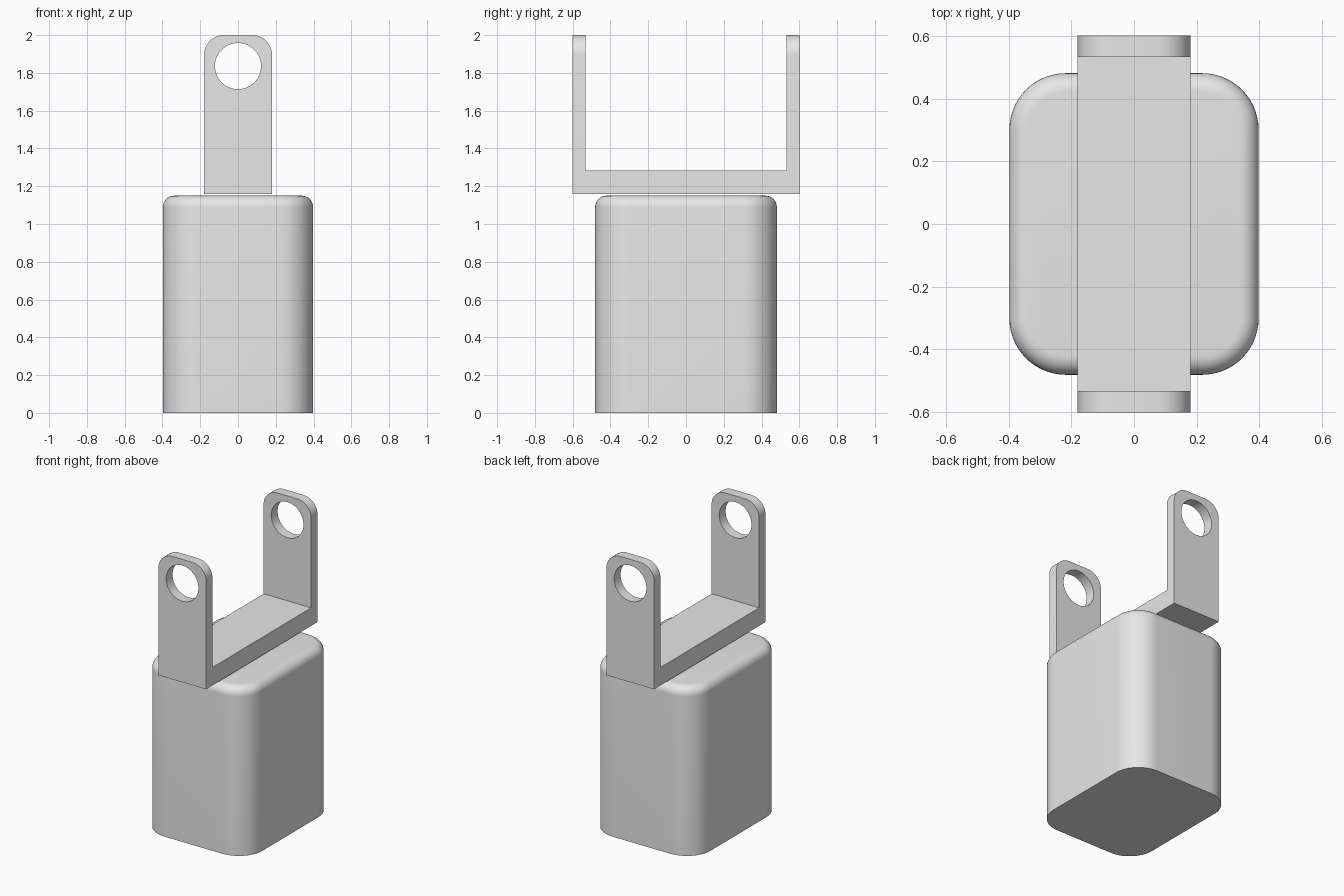
import bpy, bmesh
from math import radians, pi
from mathutils import Matrix, Vector

cube = bpy.data.objects.get("Cube")
if cube:
    bpy.data.objects.remove(cube, do_unlink=True)

grey = bpy.data.materials.new("plain_grey")
grey.use_nodes = True
grey.diffuse_color = (0.8, 0.8, 0.8, 1)
grey.node_tree.nodes["Principled BSDF"].inputs["Base Color"].default_value = (0.8, 0.8, 0.8, 1)


def finish(name, bm):
    """Turn a bmesh into a named, grey object."""
    bmesh.ops.recalc_face_normals(bm, faces=bm.faces)
    mesh = bpy.data.meshes.new(name)
    bm.to_mesh(mesh)
    bm.free()
    mesh.materials.append(grey)
    obj = bpy.data.objects.new(name, mesh)
    bpy.context.collection.objects.link(obj)
    return obj


def select_only(obj):
    bpy.ops.object.select_all(action="DESELECT")
    obj.select_set(True)
    bpy.context.view_layer.objects.active = obj


def round_edges(bm, rule, radius, segments):
    """Fillet every edge whose two end points satisfy the rule."""
    edges = [e for e in bm.edges if rule(e.verts[0].co, e.verts[1].co)]
    bmesh.ops.bevel(bm, geom=edges, offset=radius, segments=segments,
                    profile=0.5, affect="EDGES")


# Body: rounded block with a softened top rim and a sharp flat base
height = 1.15
bm = bmesh.new()
bmesh.ops.create_cube(bm, size=1, matrix=Matrix.Translation((0, 0, height / 2))
                      @ Matrix.Diagonal((0.795, 0.962, height, 1)))
round_edges(bm, lambda a, b: abs(a.z - b.z) > 1, 0.18, 14)
round_edges(bm, lambda a, b: min(a.z, b.z) > height - 0.001, 0.06, 8)
body = finish("body", bm)

# Bracket: U-shaped profile extruded sideways, upper corners rounded
half_width, outer, inner = 0.18, 0.602, 0.533
bottom, floor, top = 1.16, 1.283, 2.0
profile = [(-outer, bottom), (outer, bottom), (outer, top), (inner, top),
           (inner, floor), (-inner, floor), (-inner, top), (-outer, top)]
bm = bmesh.new()
face = bm.faces.new([bm.verts.new((-half_width, y, z)) for y, z in profile])
side = bmesh.ops.extrude_face_region(bm, geom=[face])["geom"]
bmesh.ops.translate(bm, vec=Vector((2 * half_width, 0, 0)),
                    verts=[v for v in side if isinstance(v, bmesh.types.BMVert)])
round_edges(bm, lambda a, b: min(a.z, b.z) > top - 0.001 and abs(a.x - b.x) < 0.001,
            0.105, 12)
bracket = finish("bracket", bm)

# Round holes through both bracket arms
bm = bmesh.new()
bmesh.ops.create_cone(bm, cap_ends=True, segments=64, radius1=0.122, radius2=0.122, depth=2,
                      matrix=Matrix.Translation((0, 0, 1.836)) @ Matrix.Rotation(pi / 2, 4, "X"))
cutter = finish("hole_cutter", bm)
cutter.hide_render = True
select_only(bracket)
cut = bracket.modifiers.new("holes", "BOOLEAN")
cut.operation = "DIFFERENCE"
cut.solver = "EXACT"
cut.object = cutter
bpy.ops.object.modifier_apply(modifier=cut.name)
bpy.data.objects.remove(cutter, do_unlink=True)

# Smooth curves, keeping the sharp edges
for obj in (body, bracket):
    select_only(obj)
    bpy.ops.object.shade_smooth_by_angle(angle=radians(30))
